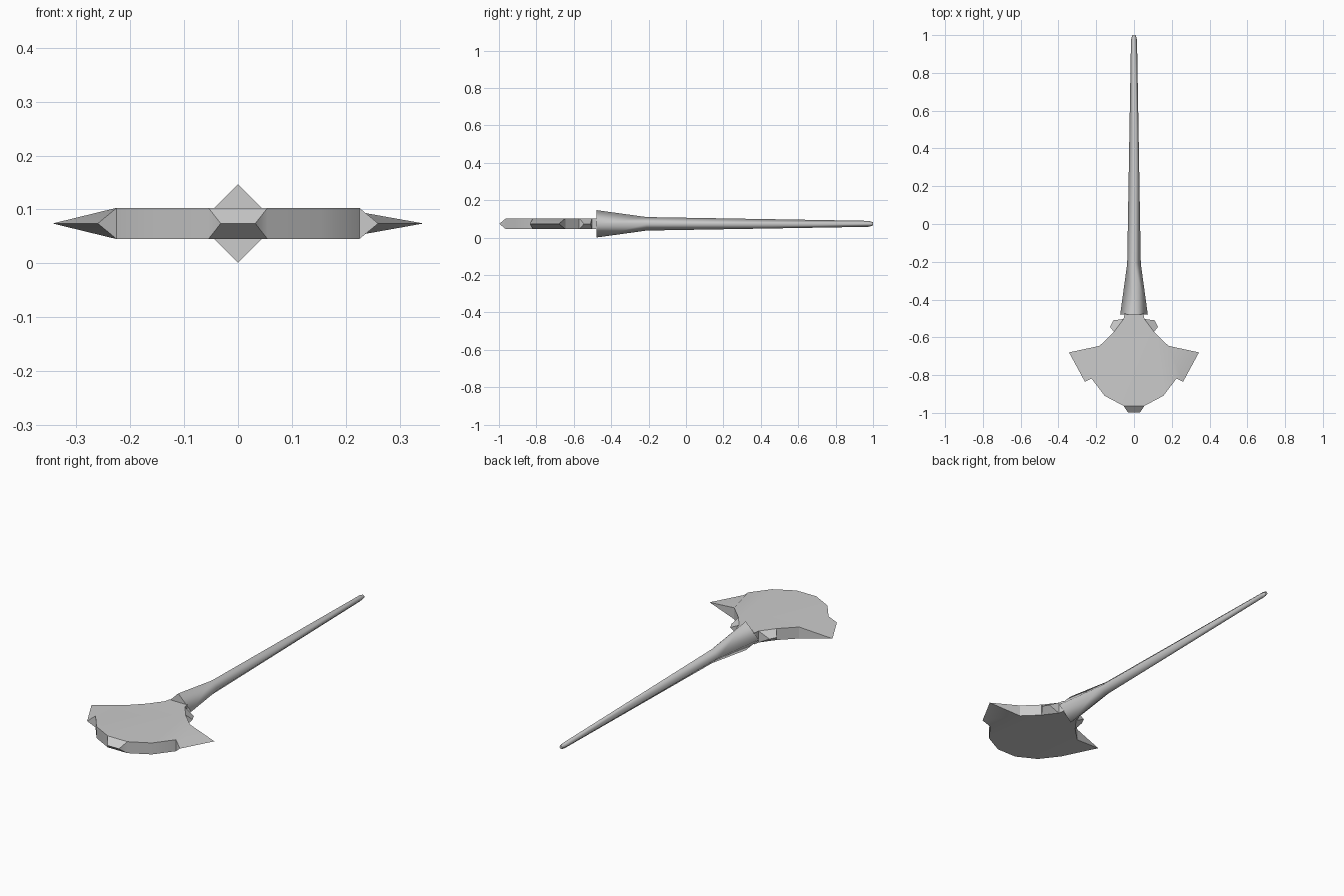
import bpy, bmesh, math

cube = bpy.data.objects.get("Cube")
if cube:
    bpy.data.objects.remove(cube, do_unlink=True)

grey = bpy.data.materials.new("plain grey")
grey.use_nodes = True
colour = (0.6, 0.6, 0.6, 1)
grey.diffuse_color = colour
grey.node_tree.nodes["Principled BSDF"].inputs["Base Color"].default_value = colour

MID, HALF = 0.074, 0.029


def finish(bm, name, angle):
    """Turn the bmesh into a smooth object, sharp above the given angle."""
    bmesh.ops.recalc_face_normals(bm, faces=bm.faces)
    mesh = bpy.data.meshes.new(name)
    for face in bm.faces:
        face.smooth = True
    for edge in bm.edges:
        edge.smooth = edge.calc_face_angle(0) < math.radians(angle)
    bm.to_mesh(mesh)
    bm.free()
    mesh.materials.append(grey)
    obj = bpy.data.objects.new(name, mesh)
    bpy.context.collection.objects.link(obj)
    return obj


# Axe head: half outline from neck to front; "edge" points are ground to the mid plane
half = [
    (0.05, -0.475, "full"), (0.055, -0.503, "full"),
    (0.11, -0.51, "edge"), (0.127, -0.545, "edge"), (0.106, -0.571, "full"),
    (0.182, -0.645, "full"), (0.344, -0.68, "edge"), (0.26, -0.835, "edge"),
    (0.225, -0.818, "full"), (0.155, -0.91, "full"), (0.055, -0.963, "full"),
    (0.032, -0.998, "edge"),
]
outline = half + [(-x, y, kind) for x, y, kind in reversed(half)]
bm = bmesh.new()
ring = []
for x, y, kind in outline:
    if kind == "full":
        top = bm.verts.new((x, y, MID + HALF))
        low = bm.verts.new((x, y, MID - HALF))
    else:
        top = low = bm.verts.new((x, y, MID))
    ring.append((top, low))
core = [pair for pair in ring if pair[0] is not pair[1]]
for side in (0, 1):
    bm.faces.new([pair[side] for pair in core])

# Rim walls and end triangles of the tapered points
for a, b in zip(ring, ring[1:] + ring[:1]):
    corners = list(dict.fromkeys((a[0], b[0], b[1], a[1])))
    if len(corners) > 2:
        bm.faces.new(corners)

# Sloping faces of each tapered point
count = len(ring)
for i in range(count):
    a, b, c, d = [ring[(i + k) % count] for k in range(4)]
    if b[0] is b[1] and c[0] is c[1]:
        for side in (0, 1):
            bm.faces.new((a[side], b[0], c[0], d[side]))
finish(bm, "axe_head", 32)

# Handle: four-sided tapering shaft with a flared socket and a blunt tip
stations = [(-0.478, 0.073), (-0.21, 0.036), (0.975, 0.016), (1.0, 0.009)]
bm = bmesh.new()
rings = []
for y, r in stations:
    rings.append([bm.verts.new((r * dx, y, MID + r * dz))
                  for dx, dz in ((1, 0), (0, 1), (-1, 0), (0, -1))])
for lower, upper in zip(rings, rings[1:]):
    for k in range(4):
        n = (k + 1) % 4
        bm.faces.new((lower[k], lower[n], upper[n], upper[k]))
bm.faces.new(rings[0])
bm.faces.new(rings[-1])
handle = finish(bm, "handle", 91)

# Keep the two end caps crisp
caps = [p for p in handle.data.polygons if abs(p.normal.y) > 0.9]
cap_edges = {key for p in caps for key in p.edge_keys}
for p in caps:
    p.use_smooth = False
for edge in handle.data.edges:
    if edge.key in cap_edges:
        edge.use_edge_sharp = True
